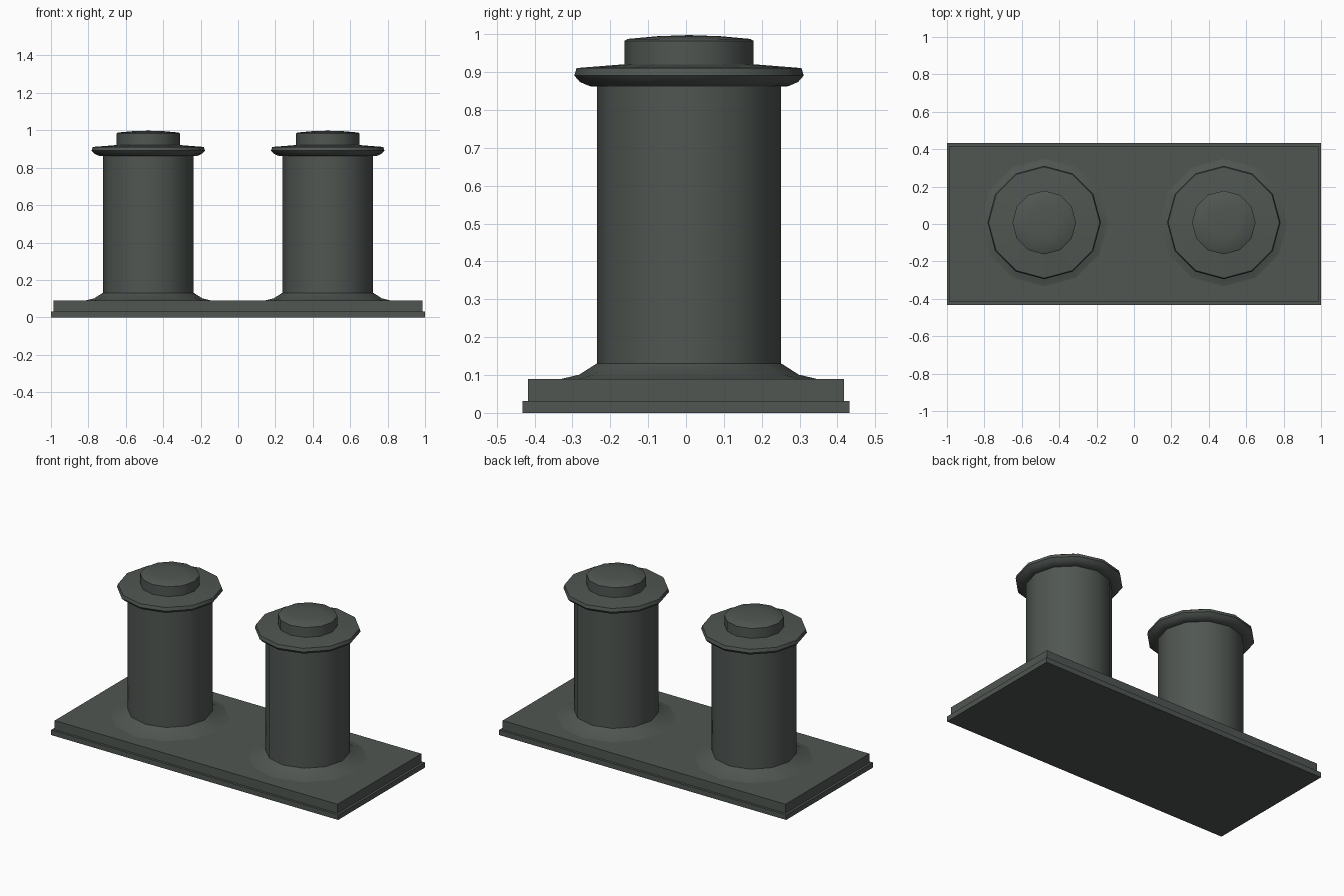
import bpy, bmesh, math
from mathutils import Matrix

if "Cube" in bpy.data.objects:
    bpy.data.objects.remove(bpy.data.objects["Cube"])

SIDES = 12
paint = bpy.data.materials.new("dark_paint")
paint.diffuse_color = (0.08, 0.093, 0.084, 1)
paint.use_nodes = True
paint.node_tree.nodes["Principled BSDF"].inputs["Base Color"].default_value = paint.diffuse_color


def add_object(name, bm):
    mesh = bpy.data.meshes.new(name)
    bmesh.ops.recalc_face_normals(bm, faces=bm.faces[:])
    bm.to_mesh(mesh)
    bm.free()
    mesh.materials.append(paint)
    obj = bpy.data.objects.new(name, mesh)
    bpy.context.collection.objects.link(obj)
    return obj


def lathe(name, profile, x, y):
    """Revolve (radius, z) points around a vertical axis at x, y."""
    bm = bmesh.new()
    verts = [bm.verts.new((r, 0, z)) for r, z in profile]
    edges = [bm.edges.new(pair) for pair in zip(verts, verts[1:])]
    bmesh.ops.spin(bm, geom=verts + edges, cent=(0, 0, 0), axis=(0, 0, 1),
                   angle=math.tau, steps=SIDES, use_duplicate=False)
    bmesh.ops.remove_doubles(bm, verts=bm.verts[:], dist=1e-4)
    obj = add_object(name, bm)
    obj.location = (x, y, 0)
    bpy.ops.object.select_all(action='DESELECT')
    obj.select_set(True)
    bpy.context.view_layer.objects.active = obj
    bpy.ops.object.shade_smooth_by_angle(angle=math.radians(35))
    return obj


# stepped base plate
bm = bmesh.new()
bmesh.ops.create_cube(bm, size=1, matrix=Matrix.Translation((0, 0, 0.016))
                      @ Matrix.Diagonal((2, 0.864, 0.032, 1)))
top = [f for f in bm.faces if f.normal.z > 0.9]
bmesh.ops.inset_region(bm, faces=top, thickness=0.021)
raised = bmesh.ops.extrude_face_region(bm, geom=top)["geom"]
bmesh.ops.translate(bm, verts=[v for v in raised if isinstance(v, bmesh.types.BMVert)],
                    vec=(0, 0, 0.057))
bmesh.ops.delete(bm, geom=[f for f in top if f.is_valid], context='FACES')
add_object("base_plate", bm)

# bollards: flared foot, post, rounded flange and domed cap in one profile
profile = [(0.345, 0.088), (0.29, 0.101), (0.243, 0.131), (0.243, 0.862),
           (0.262, 0.863), (0.288, 0.874), (0.303, 0.891), (0.297, 0.911),
           (0.17, 0.921), (0.17, 0.983), (0.162, 0.988), (0.085, 0.995), (0, 0.998)]
for side, x in (("left", -0.48), ("right", 0.48)):
    lathe(side + "_bollard", profile, x, 0.008)
